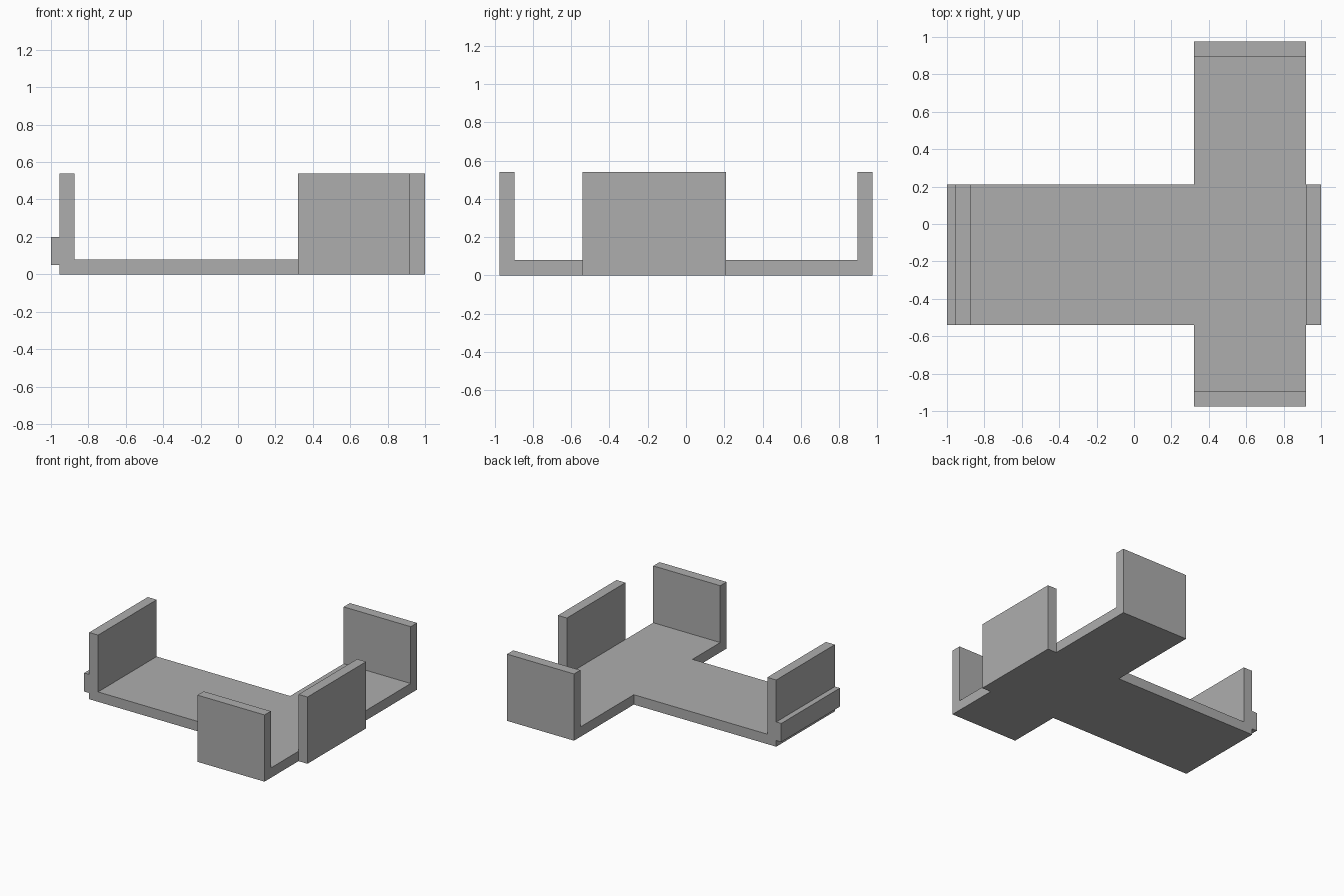
import bpy
import bmesh
from mathutils import Vector

cube = bpy.data.objects.get("Cube")
if cube:
    bpy.data.objects.remove(cube, do_unlink=True)

grey = bpy.data.materials.new("plain grey")
grey.use_nodes = True
colour = (0.42, 0.42, 0.42, 1)
grey.diffuse_color = colour
grey.node_tree.nodes["Principled BSDF"].inputs["Base Color"].default_value = colour

FLOOR, TOP, WALL = 0.08, 0.54, 0.08
FRONT, BACK = -0.54, 0.21          # sides of the long arm
INNER, OUTER = 0.32, 0.92          # sides of the cross arm
HALF = 0.975                       # half length of the cross arm


def extrude_profile(name, points, offset):
    """Close a 3D outline into a face and extrude it along offset."""
    bm = bmesh.new()
    face = bm.faces.new([bm.verts.new(p) for p in points])
    result = bmesh.ops.extrude_face_region(bm, geom=[face], use_keep_orig=True)
    moved = [v for v in result["geom"] if isinstance(v, bmesh.types.BMVert)]
    bmesh.ops.translate(bm, verts=moved, vec=Vector(offset))
    bmesh.ops.recalc_face_normals(bm, faces=bm.faces)
    mesh = bpy.data.meshes.new(name)
    bm.to_mesh(mesh)
    bm.free()
    mesh.materials.append(grey)
    obj = bpy.data.objects.new(name, mesh)
    bpy.context.collection.objects.link(obj)
    return obj


# Long arm: floor, upright end wall and the outer ledge in one section
end = -0.955
section = [(end, 0), (INNER, 0), (INNER, FLOOR), (end + WALL, FLOOR),
           (end + WALL, TOP), (end, TOP), (end, 0.2), (-1, 0.2),
           (-1, 0.05), (end, 0.05)]
extrude_profile("long_arm", [(x, FRONT, z) for x, z in section],
                (0, BACK - FRONT, 0))

# Cross arm: U-shaped section with a wall at each end
half_u = [(HALF, 0), (HALF, TOP), (HALF - WALL, TOP), (HALF - WALL, FLOOR)]
section = half_u + [(-y, z) for y, z in reversed(half_u)]
extrude_profile("cross_arm", [(INNER, y, z) for y, z in section],
                (OUTER - INNER, 0, 0))

# Side wall standing against the outer edge of the cross arm
section = [(OUTER, 0), (1, 0), (1, TOP), (OUTER, TOP)]
extrude_profile("side_wall", [(x, FRONT, z) for x, z in section],
                (0, BACK - FRONT, 0))
